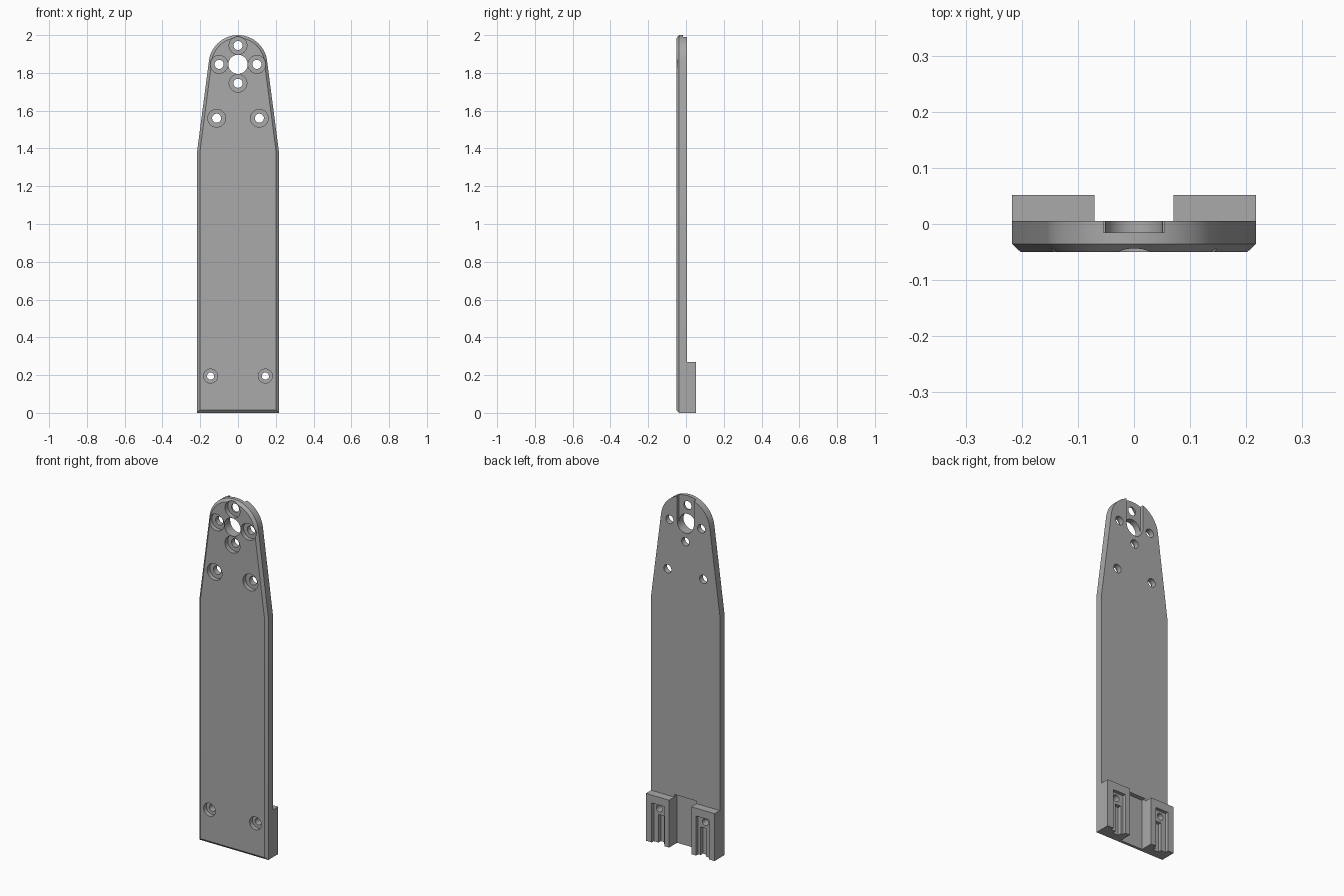
import bpy, bmesh, math
from mathutils import Matrix, Vector

if "Cube" in bpy.data.objects:
    bpy.data.objects.remove(bpy.data.objects["Cube"])

grey = bpy.data.materials.new("mid grey")
grey.use_nodes = True
grey.diffuse_color = (0.4, 0.4, 0.4, 1)
grey.node_tree.nodes["Principled BSDF"].inputs["Base Color"].default_value = (0.4, 0.4, 0.4, 1)

FRONT, BEVEL_Y, BACK = -0.05, -0.036, 0.005
HUB = 1.845


def add_object(name, bm):
    bmesh.ops.recalc_face_normals(bm, faces=bm.faces)
    mesh = bpy.data.meshes.new(name)
    bm.to_mesh(mesh)
    bm.free()
    mesh.materials.append(grey)
    obj = bpy.data.objects.new(name, mesh)
    bpy.context.collection.objects.link(obj)
    return obj


def box(name, x, y, z):
    bm = bmesh.new()
    size = (x[1] - x[0], y[1] - y[0], z[1] - z[0])
    mid = Vector((x[0] + x[1], y[0] + y[1], z[0] + z[1])) / 2
    bmesh.ops.create_cube(bm, size=1, matrix=Matrix.Translation(mid) @ Matrix.Diagonal((*size, 1)))
    return add_object(name, bm)


def cylinder(name, x, z, radius, y0, y1):
    bm = bmesh.new()
    place = Matrix.Translation((x, (y0 + y1) / 2, z)) @ Matrix.Rotation(math.pi / 2, 4, "X")
    bmesh.ops.create_cone(bm, cap_ends=True, segments=40, radius1=radius, radius2=radius,
                          depth=y1 - y0, matrix=place)
    return add_object(name, bm)


def combine(target, tool, operation):
    tool.hide_render = True
    mod = target.modifiers.new("combine", "BOOLEAN")
    mod.object, mod.operation, mod.solver = tool, operation, "EXACT"
    bpy.context.view_layer.objects.active = target
    bpy.ops.object.modifier_apply(modifier=mod.name)
    bpy.data.objects.remove(tool)


def outline(inset):
    """Tapered strip whose sides run tangent into a round top."""
    half, radius = 0.217 - inset, 0.155 - inset
    shoulder = 1.38 - inset * 0.07
    drop = shoulder - HUB
    start = math.atan2(drop, half) + math.acos(radius / math.hypot(half, drop))
    steps = 40
    arc = [start + (math.pi - 2 * start) * i / steps for i in range(steps + 1)]
    points = [(-half, inset), (half, inset), (half, shoulder)]
    points += [(radius * math.cos(a), HUB + radius * math.sin(a)) for a in arc]
    return points + [(-half, shoulder)]


# Plate with a chamfered front edge
bm = bmesh.new()
rings = [[bm.verts.new((x, y, z)) for x, z in outline(inset)]
         for y, inset in ((BACK, 0), (BEVEL_Y, 0), (FRONT, 0.015))]
bm.faces.new(rings[0])
bm.faces.new(rings[2])
for a, b in zip(rings, rings[1:]):
    for i in range(len(a)):
        j = (i + 1) % len(a)
        bm.faces.new((a[i], a[j], b[j], b[i]))
plate = add_object("mounting_plate", bm)

# Rear feet with stepped pockets open at the bottom
for s in (1, -1):
    def span(a, b):
        return sorted((s * a, s * b))
    foot = box("foot", span(0.07, 0.217), (-0.02, 0.052), (0, 0.27))
    combine(foot, box("pocket", span(0.10, 0.18), (0.033, 0.1), (-0.1, 0.225)), "DIFFERENCE")
    combine(foot, box("deep_pocket", span(0.115, 0.15), (0.012, 0.1), (-0.1, 0.16)), "DIFFERENCE")
    combine(plate, foot, "UNION")

# Rear channel between the feet, and slot at the round end
combine(plate, box("channel", (-0.07, 0.07), (-0.02, 0.1), (-0.1, 0.285)), "DIFFERENCE")
combine(plate, box("top_slot", (-0.054, 0.054), (-0.015, 0.1), (HUB, 2.1)), "DIFFERENCE")

# Central bore and counterbored screw holes
combine(plate, cylinder("bore", 0, HUB, 0.051, -0.2, 0.2), "DIFFERENCE")
holes = [(0, HUB + 0.1), (0, HUB - 0.1), (0.1, HUB), (-0.1, HUB), (0.113, 1.56), (-0.113, 1.56)]
holes = [(x, z, 0.024, 0.047) for x, z in holes]
holes += [(s * 0.145, 0.195, 0.019, 0.037) for s in (1, -1)]
for x, z, inner, outer in holes:
    combine(plate, cylinder("screw_hole", x, z, inner, -0.2, 0.2), "DIFFERENCE")
    combine(plate, cylinder("counterbore", x, z, outer, -0.2, -0.025), "DIFFERENCE")

# Smooth curved walls, crisp edges
bpy.ops.object.select_all(action="DESELECT")
plate.select_set(True)
bpy.context.view_layer.objects.active = plate
bpy.ops.object.shade_smooth_by_angle(angle=math.radians(30))
